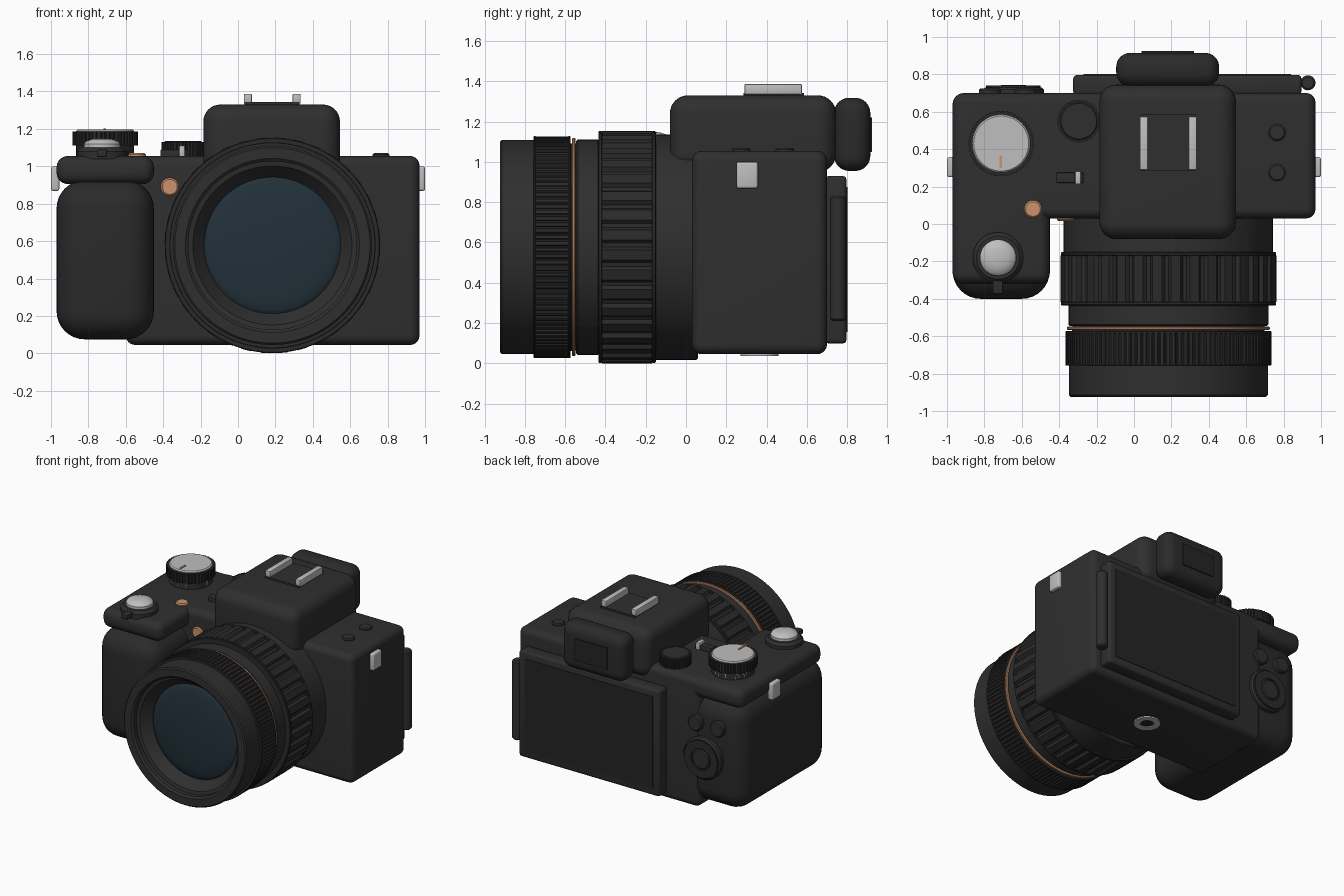
import bpy
import bmesh
from math import sin, cos, pi, radians
from mathutils import Matrix, Vector

if "Cube" in bpy.data.objects:
    bpy.data.objects.remove(bpy.data.objects["Cube"])


def material(name, color):
    m = bpy.data.materials.new(name)
    m.use_nodes = True
    m.diffuse_color = (*color, 1)
    bsdf = m.node_tree.nodes["Principled BSDF"]
    bsdf.inputs["Base Color"].default_value = (*color, 1)
    bsdf.inputs["Roughness"].default_value = 0.6
    return m


BODY = material("body_black", (0.028, 0.028, 0.028))
RUBBER = material("rubber_black", (0.023, 0.023, 0.023))
DARK = material("display_black", (0.018, 0.018, 0.019))
SILVER = material("silver", (0.52, 0.52, 0.52))
COPPER = material("copper", (0.6, 0.29, 0.15))
GLASS = material("lens_glass", (0.016, 0.030, 0.042))

# Rotations taking local +z to the named direction
FACING = {
    "up": Matrix(),
    "front": Matrix.Rotation(pi / 2, 4, "X"),
    "back": Matrix.Rotation(-pi / 2, 4, "X"),
    "down": Matrix.Rotation(pi, 4, "X"),
}


def finish(bm, name, mat, matrix=Matrix()):
    bmesh.ops.recalc_face_normals(bm, faces=bm.faces)
    bm.transform(matrix)
    mesh = bpy.data.meshes.new(name)
    bm.to_mesh(mesh)
    bm.free()
    mesh.materials.append(mat)
    mesh.shade_smooth()
    mesh.set_sharp_from_angle(angle=radians(35))
    ob = bpy.data.objects.new(name, mesh)
    bpy.context.collection.objects.link(ob)
    return ob


def box(name, x, y, z, mat, bevel=0.0, segments=6):
    """Rounded box from (min, max) pairs."""
    bm = bmesh.new()
    bmesh.ops.create_cube(bm, size=1)
    for v in bm.verts:
        v.co = Vector([a + (b - a) * (c + 0.5) for (a, b), c in zip((x, y, z), v.co)])
    if bevel:
        bmesh.ops.bevel(bm, geom=bm.edges[:], offset=bevel, segments=segments,
                        profile=0.5, affect="EDGES")
    return finish(bm, name, mat)


def lathe(name, profile, loc, facing, mat, steps=48):
    """Revolve (radius, height) points about the local z axis."""
    bm = bmesh.new()
    verts = [bm.verts.new((r, 0, h)) for r, h in profile]
    edges = [bm.edges.new(pair) for pair in zip(verts, verts[1:])]
    bmesh.ops.spin(bm, geom=verts + edges, axis=(0, 0, 1), cent=(0, 0, 0),
                   angle=2 * pi, steps=steps)
    bmesh.ops.remove_doubles(bm, verts=bm.verts, dist=0.0002)
    return finish(bm, name, mat, Matrix.Translation(loc) @ FACING[facing])


def button(name, r, height, loc, facing, mat, soft=0.008):
    profile = [(0, 0), (r, 0), (r, height - soft), (r - soft, height), (0, height)]
    return lathe(name, profile, loc, facing, mat)


def ribbed(name, r_low, r_high, height, count, loc, facing, mat):
    """Cylinder with raised ribs running along its axis."""
    bm = bmesh.new()
    ring = []
    for i in range(count):
        for frac, r in ((0, r_low), (0.2, r_low), (0.35, r_high), (0.85, r_high)):
            a = 2 * pi * (i + frac) / count
            ring.append(bm.verts.new((r * cos(a), r * sin(a), 0)))
    face = bm.faces.new(ring)
    new = bmesh.ops.extrude_face_region(bm, geom=[face])["geom"]
    bmesh.ops.translate(bm, vec=(0, 0, height),
                        verts=[g for g in new if isinstance(g, bmesh.types.BMVert)])
    return finish(bm, name, mat, Matrix.Translation(loc) @ FACING[facing])


# Body, grip and top plate
box("main_body", (-0.6, 0.97), (0.03, 0.70), (0.045, 1.055), BODY, 0.05)
box("hand_grip", (-0.97, -0.45), (-0.40, 0.69), (0.075, 0.925), RUBBER, 0.15, 8)
box("grip_top_plate", (-0.97, -0.45), (-0.32, 0.70), (0.905, 1.055), BODY, 0.06)
box("viewfinder_hump", (-0.185, 0.545), (-0.08, 0.745), (0.95, 1.33), BODY, 0.09, 8)

# Eyepiece
box("eyecup", (-0.095, 0.455), (0.735, 0.915), (0.955, 1.318), RUBBER, 0.075, 8)
box("eyepiece_window", (0.04, 0.32), (0.90, 0.924), (1.05, 1.22), DARK)

# Accessory shoe
box("shoe_base", (0.035, 0.33), (0.285, 0.585), (1.32, 1.343), BODY)
for side in (-1, 1):
    mid = 0.183 + side * 0.13
    box("shoe_rail", (mid - 0.022, mid + 0.022), (0.29, 0.575), (1.335, 1.387), SILVER, 0.006, 2)

# Rear display with hinge
box("display_panel", (-0.325, 0.895), (0.69, 0.797), (0.098, 0.93), BODY, 0.02, 3)
box("display_screen", (-0.27, 0.84), (0.79, 0.801), (0.155, 0.875), DARK)
lathe("display_hinge", [(0, 0), (0.03, 0), (0.04, 0.01), (0.04, 0.61), (0.03, 0.62), (0, 0.62)],
      (0.93, 0.755, 0.21), "up", BODY)

# Rear controls
button("control_wheel", 0.163, 0.04, (-0.645, 0.69, 0.46), "back", BODY, 0.012)
lathe("control_wheel_ring", [(0.085, 0), (0.085, 0.05), (0.145, 0.05), (0.145, 0)],
      (-0.645, 0.69, 0.46), "back", RUBBER)
button("control_wheel_center", 0.075, 0.052, (-0.645, 0.69, 0.46), "back", BODY)
for x in (-0.58, -0.77):
    button("rear_button", 0.06, 0.04, (x, 0.685, 0.72), "back", BODY)

# Mode dial
DIAL = Vector((-0.71, 0.43, 1.04))
button("mode_dial_base", 0.155, 0.08, DIAL, "up", BODY)
ribbed("mode_dial_grip", 0.168, 0.175, 0.075, 48, DIAL + Vector((0, 0, 0.07)), "up", RUBBER)
button("mode_dial_cap", 0.155, 0.157, DIAL, "up", SILVER)
box("mode_dial_mark", (-0.718, -0.705), (0.30, 0.365), (1.19, 1.202), COPPER)

# Shutter release with its collar and lever
SHUTTER = Vector((-0.727, -0.18, 1.04))
button("shutter_collar", 0.135, 0.06, SHUTTER, "up", BODY, 0.02)
lathe("shutter_button", [(0, 0), (0.097, 0), (0.097, 0.08), (0.085, 0.095), (0.05, 0.106), (0, 0.11)],
      SHUTTER, "up", SILVER)
box("shutter_lever", (-0.755, -0.70), (-0.375, -0.28), (1.05, 1.09), BODY, 0.008, 2)

# Remaining top controls
ribbed("rear_dial", 0.108, 0.114, 0.09, 40, (-0.295, 0.55, 1.04), "up", RUBBER)
button("rear_dial_cap", 0.103, 0.095, (-0.295, 0.55, 1.04), "up", BODY)
box("power_switch", (-0.415, -0.27), (0.22, 0.275), (1.045, 1.09), BODY, 0.006, 2)
box("power_switch_tip", (-0.315, -0.283), (0.213, 0.282), (1.045, 1.11), SILVER, 0.006, 2)
button("record_button", 0.047, 0.03, (-0.54, 0.08, 1.04), "up", COPPER)
button("front_button", 0.048, 0.035, (-0.365, 0.05, 0.89), "front", COPPER)
for y in (0.275, 0.49):
    button("left_deck_button", 0.046, 0.03, (0.765, y, 1.04), "up", BODY)

# Strap lugs and tripod socket
for side in (-1, 1):
    box("strap_lug", sorted((side * 0.955, side * 1.0)), (0.25, 0.357), (0.868, 1.0), SILVER, 0.012, 3)
lathe("tripod_socket", [(0.048, -0.01), (0.048, 0.012), (0.095, 0.012), (0.095, -0.01)],
      (0.185, 0.365, 0.047), "down", SILVER)
button("tripod_hole", 0.05, 0.006, (0.185, 0.365, 0.048), "down", DARK, 0.001)


# Lens, placed by depth along its axis
def lens_at(y):
    return (0.184, y, 0.577)


def barrel(name, r, back, front, mat=BODY, soft=0.008):
    length = back - front
    lathe(name, [(0, 0), (r - soft, 0), (r, soft), (r, length - soft), (r - soft, length), (0, length)],
          lens_at(back), "front", mat, 96)


barrel("lens_mount", 0.56, 0.06, -0.16)
ribbed("zoom_ring", 0.558, 0.577, 0.25, 36, lens_at(-0.168), "front", RUBBER)
for back, front in ((-0.15, -0.17), (-0.416, -0.435)):
    barrel("zoom_ring_edge", 0.575, back, front, RUBBER, 0.004)
barrel("lens_middle", 0.535, -0.43, -0.545)
barrel("copper_ring", 0.542, -0.549, -0.566, COPPER, 0.004)
barrel("lens_groove", 0.515, -0.54, -0.58)
ribbed("focus_ring", 0.542, 0.55, 0.165, 110, lens_at(-0.583), "front", RUBBER)
for back, front in ((-0.573, -0.585), (-0.746, -0.757)):
    barrel("focus_ring_edge", 0.551, back, front, RUBBER, 0.003)

# Hollow front barrel with stepped bezel and domed front element
lathe("front_barrel", [(0.50, 0), (0.532, 0), (0.532, 0.162), (0.522, 0.172), (0.465, 0.172),
                       (0.45, 0.16), (0.45, 0.125), (0.425, 0.12), (0.365, 0.045), (0.365, 0)],
      lens_at(-0.752), "front", BODY, 96)
lathe("front_glass", [(0.37 * sin(t * pi / 16), 0.045 * cos(t * pi / 16)) for t in range(9)],
      lens_at(-0.785), "front", GLASS, 96)
